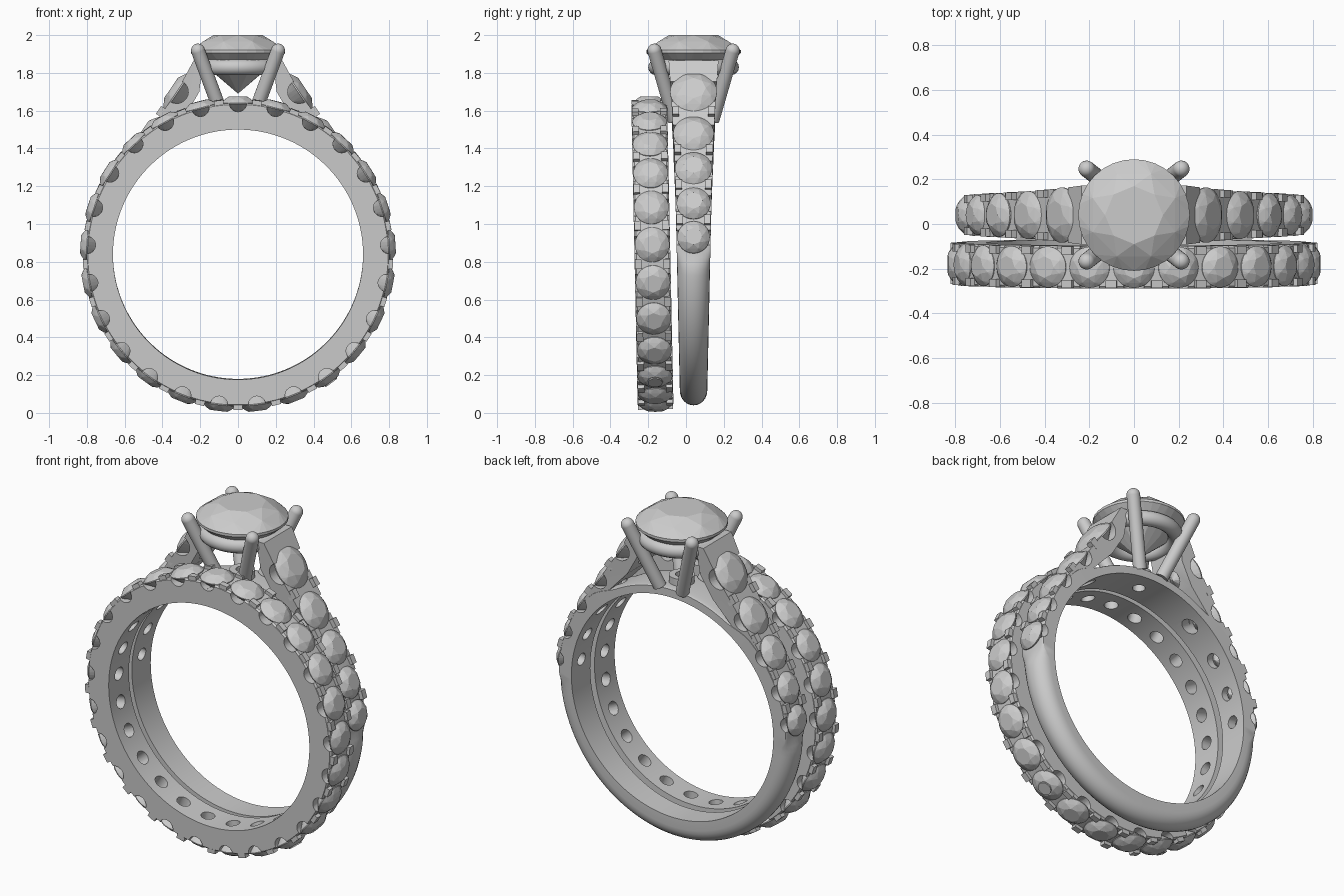
import bpy, bmesh
from math import sin, cos, pi, radians, degrees, atan2
from mathutils import Matrix, Vector

if "Cube" in bpy.data.objects:
    bpy.data.objects.remove(bpy.data.objects["Cube"])

grey = bpy.data.materials.new("pale_silver_grey")
grey.use_nodes = True
colour = (0.6, 0.6, 0.6, 1)
grey.diffuse_color = colour
grey.node_tree.nodes["Principled BSDF"].inputs["Base Color"].default_value = colour

AXIS_Z = 0.84      # centre height of both finger holes
HEAD_Y = 0.04      # depth of the solitaire ring


def finish(name, bm, smooth=False):
    bmesh.ops.recalc_face_normals(bm, faces=bm.faces)
    mesh = bpy.data.meshes.new(name)
    bm.to_mesh(mesh)
    bm.free()
    mesh.materials.append(grey)
    obj = bpy.data.objects.new(name, mesh)
    bpy.context.collection.objects.link(obj)
    if smooth:
        shade(obj)
    return obj


def activate(obj):
    bpy.ops.object.select_all(action='DESELECT')
    obj.select_set(True)
    bpy.context.view_layer.objects.active = obj


def shade(obj):
    activate(obj)
    bpy.ops.object.shade_smooth_by_angle(angle=radians(35))


def loft(bm, sections, closed):
    """Skin a row of equal cross-sections."""
    rows = [[bm.verts.new(p) for p in s] for s in sections]
    n = len(rows[0])
    for i in range(len(rows) if closed else len(rows) - 1):
        a, b = rows[i], rows[(i + 1) % len(rows)]
        for k in range(n):
            bm.faces.new((a[k], a[(k + 1) % n], b[(k + 1) % n], b[k]))
    if not closed:
        bm.faces.new(rows[0])
        bm.faces.new(rows[-1])


def seat(x, y, z, angle):
    """Frame whose local z points outward at an angle above the x axis."""
    return Matrix.Translation((x, y, z)) @ Matrix.Rotation(pi / 2 - angle, 4, 'Y')


def add_gem(target, frame, r, crown, depth):
    """Brilliant cut: octagonal table, kite ring, round girdle, pointed pavilion."""
    bm = bmesh.new()
    for count, radius, z, turn in ((8, 0.52 * r, crown, 0), (8, 0.8 * r, crown * 0.58, pi / 8),
                                   (32, r, 0, 0), (32, r, -0.06 * r, 0),
                                   (8, 0.5 * r, -0.56 * depth, pi / 8), (1, 0, -depth, 0)):
        for k in range(count):
            a = turn + 2 * pi * k / count
            bm.verts.new((radius * cos(a), radius * sin(a), z))
    hull = bmesh.ops.convex_hull(bm, input=bm.verts)
    loose = [v for v in hull["geom_interior"] if isinstance(v, bmesh.types.BMVert)]
    bmesh.ops.delete(bm, geom=loose, context='VERTS')
    bm.transform(frame)
    mesh = bpy.data.meshes.new("gem_part")
    bm.to_mesh(mesh)
    bm.free()
    target.from_mesh(mesh)
    bpy.data.meshes.remove(mesh)


def add_rod(bm, frame, r, length, sides=24):
    bmesh.ops.create_cone(bm, cap_ends=True, segments=sides, radius1=r, radius2=r,
                          depth=length, matrix=frame)


def carve(obj, cutter):
    activate(obj)
    mod = obj.modifiers.new("carve", 'BOOLEAN')
    mod.operation, mod.solver, mod.object = 'DIFFERENCE', 'EXACT', cutter
    bpy.ops.object.modifier_apply(modifier=mod.name)


def drill(objects, seats, y):
    """Scallops through the sides and culet holes under every stone seat."""
    scallops, holes = bmesh.new(), bmesh.new()
    for x, z, angle, r in seats:
        frame = seat(x, y, z, angle)
        add_rod(scallops, frame @ Matrix.Rotation(pi / 2, 4, 'X'), r * 0.5, 0.5)
        add_rod(holes, frame @ Matrix.Translation((0, 0, -0.08)), r * 0.42, 0.24)
    for bm in (scallops, holes):
        cutter = finish("cutter", bm)
        cutter.hide_render = True
        for obj in objects:
            carve(obj, cutter)
        bpy.data.objects.remove(cutter)
    for obj in objects:
        shade(obj)


def add_beads(bm, x, y, z, angle, half):
    """Pair of small square claws between two stones."""
    for side in (-1, 1):
        frame = seat(x, y + side * half, z, angle)
        bmesh.ops.create_cube(bm, size=1, matrix=frame @ Matrix.Diagonal((0.05, 0.035, 0.05, 1)))


# Stone-set band: full circle of stones, leaning slightly forward
COUNT, STEPS = 25, 150
bm = bmesh.new()
loft(bm, [[(r * sin(a), y, r * cos(a)) for r, y in
           ((0.662, -0.095), (0.795, -0.095), (0.803, -0.085), (0.803, 0.085), (0.795, 0.095), (0.662, 0.095))]
          for a in (2 * pi * k / STEPS for k in range(STEPS))], True)
band = finish("eternity_band", bm)
stones, beads, seats = bmesh.new(), bmesh.new(), []
for k in range(COUNT):
    a = pi / 2 + 2 * pi * k / COUNT
    x, z = 0.802 * cos(a), 0.802 * sin(a)
    seats.append((x, z, a, 0.092))
    add_gem(stones, seat(x, 0, z, a), 0.092, 0.033, 0.08)
    b = a + pi / COUNT
    add_beads(beads, 0.797 * cos(b), 0, 0.797 * sin(b), b, 0.075)
drill([band], seats, 0)
for obj in (band, finish("eternity_stones", stones), finish("eternity_claws", beads)):
    obj.location = (0, -0.178, AXIS_Z)
    obj.rotation_euler.x = 0.021


# Solitaire shank: domed below, flat where stones sit, thin bridge under the head
def half_width(z):
    return 0.072 + 0.02 * z + 0.033 * max(0, z - 1) ** 2


def ramp(v, lo, hi):
    t = min(1, max(0, (v - lo) / (hi - lo)))
    return t * t * (3 - 2 * t)


def shank_section(a):
    deg = abs(degrees(atan2(sin(a), cos(a))))
    low = ramp(deg, 89, 97)
    outer = 0.72 + 0.036 * ramp(deg, 30, 45) + 0.024 * low + 0.02 * ramp(deg, 97, 180)
    w = half_width(AXIS_Z + outer * cos(a))
    pts = [(0.666, -w)]
    for k in range(13):
        t = pi * k / 12
        pts.append((outer - (0.008 + 0.07 * low) * (1 - sin(t)), -w * cos(t)))
    pts.append((0.666, w))
    return [(r * sin(a), HEAD_Y + y, AXIS_Z + r * cos(a)) for r, y in pts]


bm = bmesh.new()
loft(bm, [shank_section(2 * pi * k / STEPS) for k in range(STEPS)], True)
shank = finish("solitaire_shank", bm)

# Cathedral shoulders rising from the shank to the head
OUTER = ((0.235, 1.865), (0.325, 1.70), (0.475, 1.48), (0.605, 1.295), (0.66, 1.20), (0.70, 1.11))
INNER = ((0.185, 1.865), (0.205, 1.70), (0.28, 1.57), (0.42, 1.42), (0.53, 1.30), (0.63, 1.14))
metal = [shank]
for name, s in (("left_shoulder", 1), ("right_shoulder", -1)):
    bm = bmesh.new()
    sections = []
    for (xo, zo), (xi, zi) in zip(OUTER, INNER):
        wo, wi = half_width(zo) - 0.002, half_width(zi) - 0.002
        sections.append([(s * xo, HEAD_Y - wo, zo), (s * xo, HEAD_Y + wo, zo),
                         (s * xi, HEAD_Y + wi, zi), (s * xi, HEAD_Y - wi, zi)])
    loft(bm, sections, False)
    metal.append(finish(name, bm))

# Graduated shoulder stones: x, z, tilt in degrees, radius
SHOULDER = ((0.325, 1.70, 34, 0.124), (0.475, 1.48, 35, 0.108), (0.607, 1.295, 31, 0.098),
            (0.703, 1.11, 23, 0.09), (0.758, 0.93, 9, 0.086))
stones, beads, seats = bmesh.new(), bmesh.new(), []
for s in (1, -1):
    row = [(s * x, z, radians(t if s > 0 else 180 - t), r) for x, z, t, r in SHOULDER]
    seats += row
    for x, z, a, r in row:
        add_gem(stones, seat(x, HEAD_Y, z, a), r, 0.036, r * 0.85)
    for p, q in zip(row, row[1:]):
        z = (p[1] + q[1]) / 2
        add_beads(beads, (p[0] + q[0]) / 2, HEAD_Y, z, (p[2] + q[2]) / 2, half_width(z) - 0.02)
drill(metal, seats, HEAD_Y)
finish("shoulder_stones", stones)
finish("shoulder_claws", beads)

# Hole through the bridge with a short collar above it
bm = bmesh.new()
add_rod(bm, Matrix.Translation((0, HEAD_Y, 1.53)), 0.035, 0.3)
cutter = finish("cutter", bm)
carve(shank, cutter)
bpy.data.objects.remove(cutter)
shade(shank)
bm = bmesh.new()
loft(bm, [[(r * cos(a), HEAD_Y + r * sin(a), z) for r, z in
           ((0.035, 1.53), (0.07, 1.53), (0.07, 1.60), (0.035, 1.60))]
          for a in (2 * pi * k / 32 for k in range(32))], True)
finish("bridge_collar", bm, True)

# Head: gallery rail, four splayed prongs and the centre stone
bm = bmesh.new()
loft(bm, [[((0.198 + 0.042 * cos(t)) * cos(a), HEAD_Y + (0.198 + 0.042 * cos(t)) * sin(a), 1.83 + 0.042 * sin(t))
           for t in (2 * pi * j / 16 for j in range(16))]
          for a in (2 * pi * k / 64 for k in range(64))], True)
finish("gallery_rail", bm, True)

bm = bmesh.new()
for sx in (-1, 1):
    for sy in (-1, 1):
        foot = Vector((sx * 0.075, HEAD_Y + sy * 0.1, 1.55))
        tip = Vector((sx * 0.212, HEAD_Y + sy * 0.207, 1.918))
        axis = tip - foot
        turn = axis.to_track_quat('Z', 'Y').to_matrix().to_4x4()
        add_rod(bm, Matrix.Translation((foot + tip) / 2) @ turn, 0.037, axis.length)
        bmesh.ops.create_uvsphere(bm, u_segments=24, v_segments=12, radius=0.037,
                                  matrix=Matrix.Translation(tip) @ turn)
finish("head_prongs", bm, True)

bm = bmesh.new()
add_gem(bm, Matrix.Translation((0, HEAD_Y, 1.92)), 0.25, 0.08, 0.23)
finish("centre_stone", bm)
